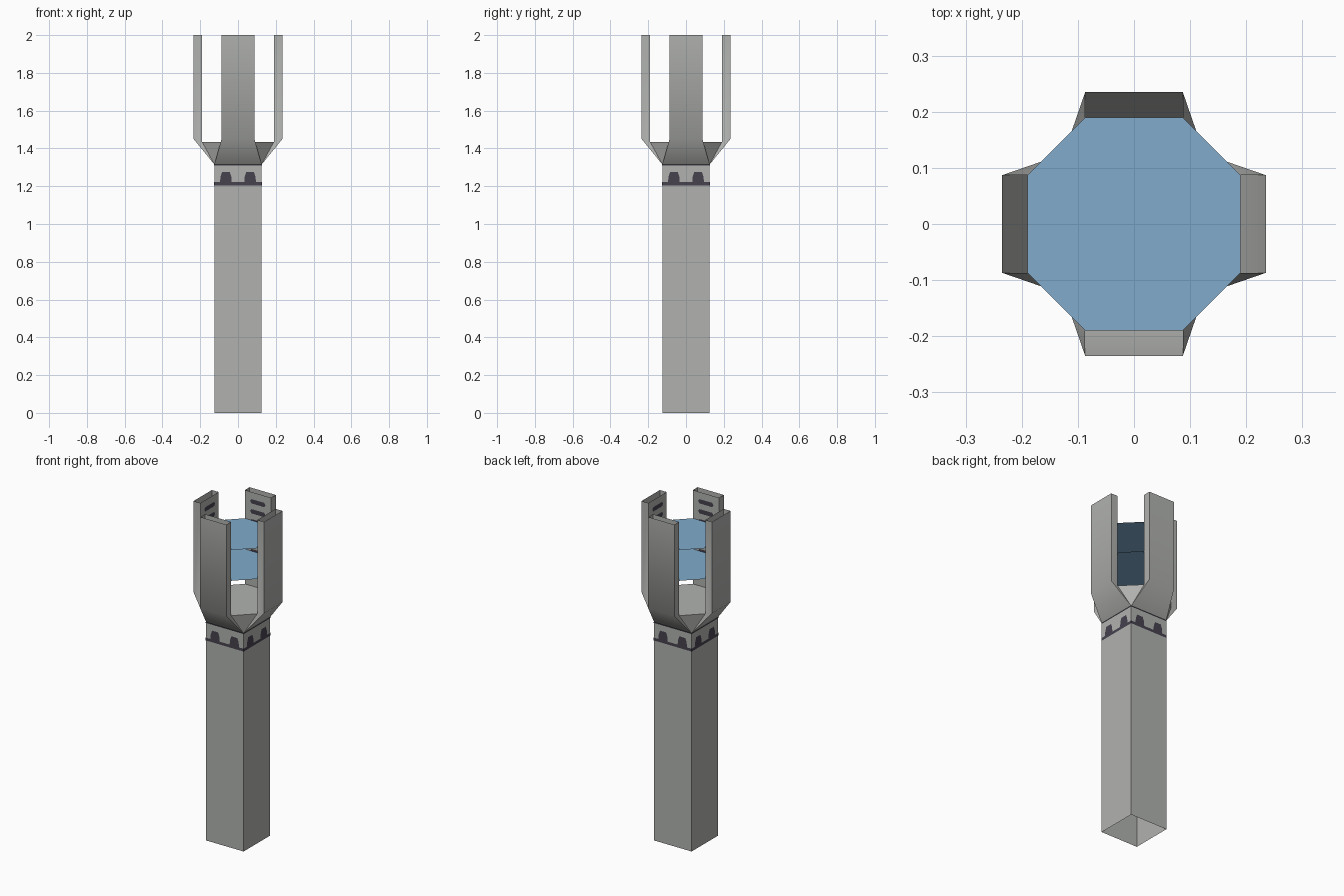
import bpy, bmesh, math
from mathutils import Vector, Matrix

if "Cube" in bpy.data.objects:
    bpy.data.objects.remove(bpy.data.objects["Cube"])


def material(name, rgb):
    m = bpy.data.materials.new(name)
    m.diffuse_color = (*rgb, 1)
    m.use_nodes = True
    m.node_tree.nodes["Principled BSDF"].inputs["Base Color"].default_value = m.diffuse_color
    return m


GREY = material("stone_grey", (0.44, 0.45, 0.43))
BLUE = material("soft_blue", (0.22, 0.41, 0.60))
DARK = material("dark_purple", (0.062, 0.054, 0.078))

S = 0.125            # half width of the shaft
W = 0.087            # half width of a prong
OUT, INN = 0.235, 0.19   # outer and inner faces of the prongs
Z_FLARE, Z_CAP, Z_PRONG, Z_TOP = 1.315, 1.435, 1.45, 2.0
TURNS = [Matrix.Rotation(i * math.pi / 2, 4, 'Z') for i in range(4)]


def build(name, faces, mat, smooth=None):
    """Make an object from a list of polygons, welding shared corners."""
    bm = bmesh.new()
    for f in faces:
        bm.faces.new([bm.verts.new(p) for p in f])
    bmesh.ops.remove_doubles(bm, verts=bm.verts, dist=0.0001)
    me = bpy.data.meshes.new(name)
    bm.to_mesh(me)
    bm.free()
    me.materials.append(mat)
    if smooth:
        me.shade_smooth()
        me.set_sharp_from_angle(angle=math.radians(smooth))
    ob = bpy.data.objects.new(name, me)
    bpy.context.collection.objects.link(ob)
    return ob


def four(faces):
    """Repeat the front-side faces around the z axis."""
    return [[t @ Vector(p) for p in f] for t in TURNS for f in faces]


def wall(half, y, z0, z1):
    return [(-half, y, z0), (half, y, z0), (half, y, z1), (-half, y, z1)]


def octagon(z):
    return [t @ Vector((x, -INN, z)) for t in TURNS for x in (-W, W)]


# Shaft and collar: square tube, open at the bottom
build("shaft", four([wall(S, -S, 0, 1.205)]), GREY)
build("collar", four([wall(S, -S, 1.205, Z_FLARE)]), GREY)

# Flared skirt running up into four hollow prongs, open at the top
bl, br = (-S, -S, Z_FLARE), (S, -S, Z_FLARE)
ol, orr = (-W, -OUT, Z_PRONG), (W, -OUT, Z_PRONG)
il, ir = (-W, -INN, Z_CAP), (W, -INN, Z_CAP)
otl, otr = (-W, -OUT, Z_TOP), (W, -OUT, Z_TOP)
itl, itr = (-W, -INN, Z_TOP), (W, -INN, Z_TOP)
next_il = (INN, -W, Z_CAP)
build("flared_prongs", four([
    [bl, br, orr, ol],            # sloping skirt
    [ol, orr, otr, otl],          # prong outside
    [il, ol, otl, itl], [orr, ir, itr, otr],   # prong sides
    [ir, il, itl, itr],           # prong inside
    [bl, ol, il], [br, ir, orr],  # skirt sides
    [br, next_il, ir],            # corner gusset
]), GREY, smooth=42)
build("cup_floor", [octagon(Z_CAP)], GREY)

# Glowing sheets held between the prongs
build("lower_sheet", [octagon(1.645)], BLUE)
build("upper_sheet", [octagon(1.83)], BLUE)

# Dark bands around the collar
e = S + 0.0015
build("lower_band", four([wall(e, -e, 1.205, 1.222)]), DARK)
build("upper_band", four([wall(e, -e, 1.31, 1.316)]), DARK)

# Arched openings, two per collar side
arch = [(-0.031, 1.222), (-0.018, 1.215), (0.018, 1.215), (0.031, 1.222),
        (0.029, 1.25), (0.02, 1.275), (-0.02, 1.275), (-0.029, 1.25)]
build("collar_arches", four([[(cx + x, -e, z) for x, z in arch]
                             for cx in (-0.064, 0.064)]), DARK)

# Row of rounded slots down the inside of each prong
slot = [(0.052, 0), (0.042, 0.013), (-0.042, 0.013),
        (-0.052, 0), (-0.042, -0.013), (0.042, -0.013)]
build("prong_slots", four([[(x, -INN + 0.0015, 1.945 - 0.06 * k + z) for x, z in slot]
                           for k in range(8)]), DARK)
